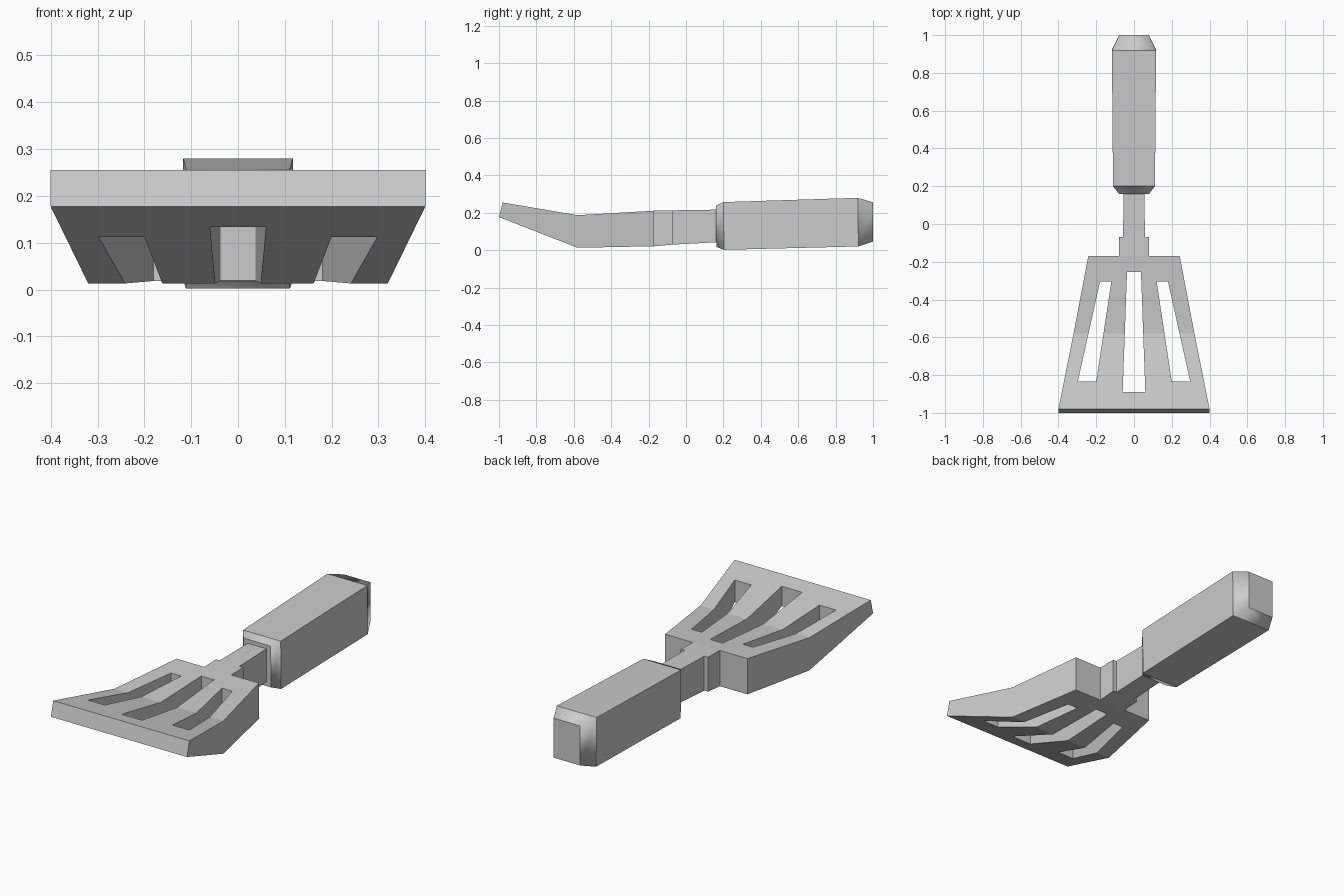
import bpy
import bmesh

if "Cube" in bpy.data.objects:
    bpy.data.objects.remove(bpy.data.objects["Cube"])


def make_object(name, bm):
    bmesh.ops.recalc_face_normals(bm, faces=bm.faces)
    mesh = bpy.data.meshes.new(name)
    bm.to_mesh(mesh)
    bm.free()
    obj = bpy.data.objects.new(name, mesh)
    bpy.context.collection.objects.link(obj)
    return obj


def loft(name, sections, smooth_spans=()):
    """Loft rectangles: (y bottom, y top, half width, z bottom, z top)."""
    bm = bmesh.new()
    rings = []
    for yb, yt, w, zb, zt in sections:
        corners = [(-w, yb, zb), (w, yb, zb), (w, yt, zt), (-w, yt, zt)]
        rings.append([bm.verts.new(c) for c in corners])
    for i, (a, b) in enumerate(zip(rings, rings[1:])):
        for k in range(4):
            n = (k + 1) % 4
            face = bm.faces.new((a[k], a[n], b[n], b[k]))
            face.smooth = i in smooth_spans
    bm.faces.new(rings[0])
    bm.faces.new(rings[-1])
    return make_object(name, bm)


def slot_cutter(outline):
    bm = bmesh.new()
    face = bm.faces.new([bm.verts.new((x, y, -0.2)) for x, y in outline])
    side = bmesh.ops.extrude_face_region(bm, geom=[face])
    verts = [v for v in side["geom"] if isinstance(v, bmesh.types.BMVert)]
    bmesh.ops.translate(bm, verts=verts, vec=(0, 0, 0.8))
    cutter = make_object("slot_cutter", bm)
    cutter.hide_render = True
    cutter.hide_viewport = False
    return cutter


# Bent blade with collar and neck in one stepped body
blade = loft("blade_and_neck", [
    (-1.0, -0.98, 0.40, 0.177, 0.255),
    (-0.58, -0.58, 0.32, 0.013, 0.187),
    (-0.17, -0.17, 0.242, 0.021, 0.211),
    (-0.17, -0.17, 0.08, 0.021, 0.211),
    (-0.07, -0.07, 0.08, 0.03, 0.213),
    (-0.07, -0.07, 0.058, 0.03, 0.213),
    (0.18, 0.18, 0.055, 0.043, 0.217),
])

# Three tapered slots cut through the blade
side_slot = [(0.12, -0.305), (0.18, -0.305), (0.298, -0.835), (0.2, -0.835)]
slots = [
    [(-0.037, -0.255), (0.037, -0.255), (0.06, -0.89), (-0.06, -0.89)],
    side_slot,
    [(-x, y) for x, y in side_slot],
]
bpy.context.view_layer.objects.active = blade
for outline in slots:
    cutter = slot_cutter(outline)
    mod = blade.modifiers.new("slot", "BOOLEAN")
    mod.operation = "DIFFERENCE"
    mod.solver = "EXACT"
    mod.object = cutter
    bpy.ops.object.modifier_apply(modifier=mod.name)
    bpy.data.objects.remove(cutter)

# Thick grip with chamfered ends
loft("handle", [
    (0.162, 0.16, 0.08, 0.018, 0.238),
    (0.203, 0.2, 0.111, 0.002, 0.257),
    (0.922, 0.918, 0.117, 0.02, 0.28),
    (1.0, 1.0, 0.078, 0.046, 0.256),
], smooth_spans=(0, 2))
